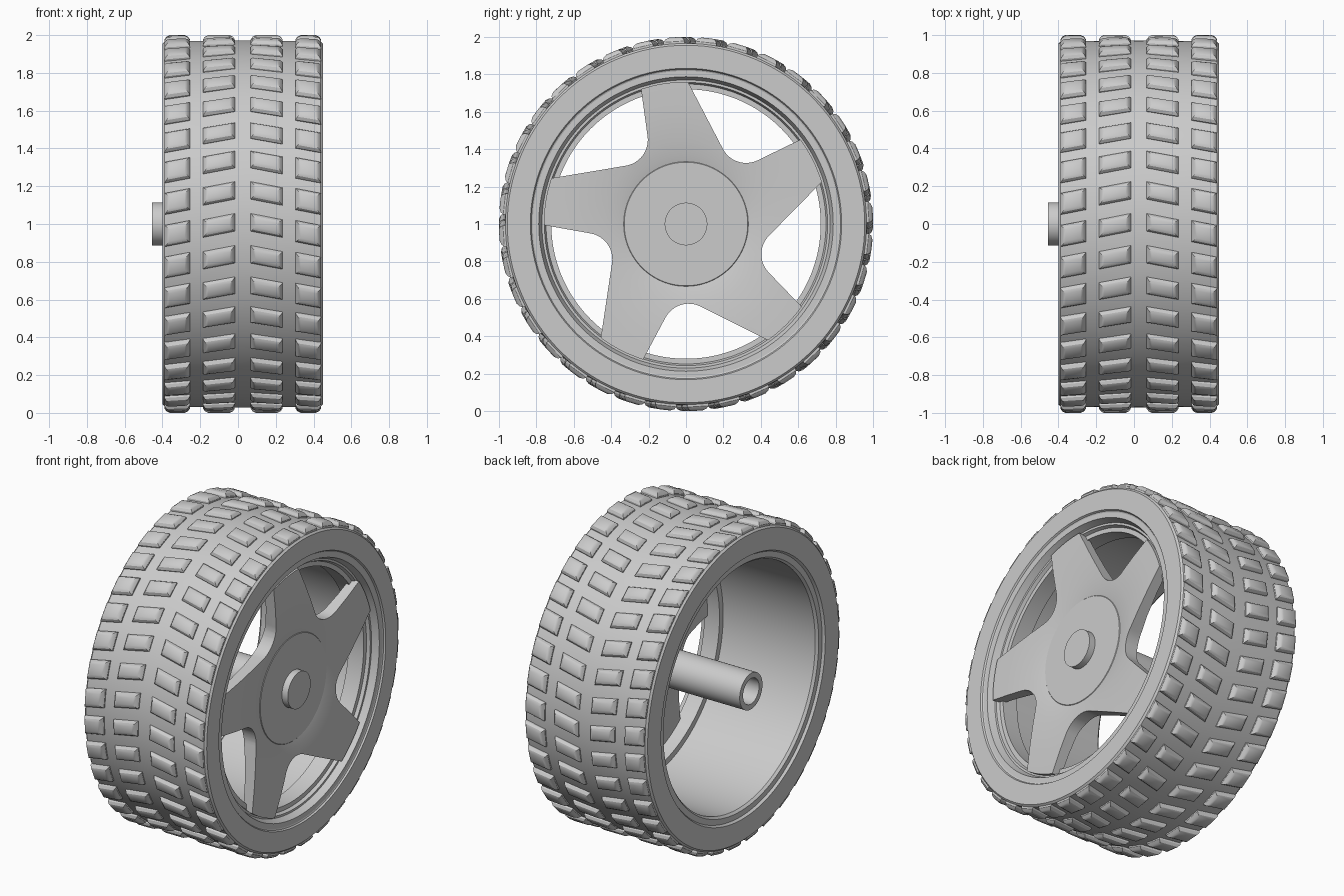
import bpy, bmesh, math
from mathutils import Matrix, Vector

cube = bpy.data.objects.get("Cube")
if cube:
    bpy.data.objects.remove(cube, do_unlink=True)

grey = bpy.data.materials.new("plain grey")
grey.use_nodes = True
colour = (0.6, 0.6, 0.6, 1)
grey.diffuse_color = colour
grey.node_tree.nodes["Principled BSDF"].inputs["Base Color"].default_value = colour

AXIS_Z = 1.0   # height of the wheel axis
MID = 0.025    # x of the tyre's middle plane


def add_object(name, bm):
    bmesh.ops.recalc_face_normals(bm, faces=bm.faces)
    mesh = bpy.data.meshes.new(name)
    bm.to_mesh(mesh)
    bm.free()
    mesh.materials.append(grey)
    obj = bpy.data.objects.new(name, mesh)
    bpy.context.collection.objects.link(obj)
    return obj


def activate(obj):
    bpy.ops.object.select_all(action="DESELECT")
    obj.select_set(True)
    bpy.context.view_layer.objects.active = obj


def smooth(obj):
    activate(obj)
    bpy.ops.object.shade_smooth_by_angle(angle=math.radians(30))


def lathe(name, profile, closed=True, steps=128):
    """Spin (x, radius) points about the wheel axis."""
    bm = bmesh.new()
    verts = [bm.verts.new((x, 0, AXIS_Z + r)) for x, r in profile]
    pairs = list(zip(verts, verts[1:]))
    if closed:
        pairs.append((verts[-1], verts[0]))
    edges = [bm.edges.new(p) for p in pairs]
    bmesh.ops.spin(bm, geom=verts + edges, cent=(0, 0, AXIS_Z), axis=(1, 0, 0),
                   angle=math.tau, steps=steps)
    bmesh.ops.remove_doubles(bm, verts=bm.verts, dist=1e-4)
    return add_object(name, bm)


# Tyre body with flat sidewalls and small shoulders
smooth(lathe("tyre", [
    (-0.385, 0.79), (-0.385, 0.81), (-0.40, 0.82), (-0.40, 0.955),
    (-0.388, 0.966), (-0.375, 0.967), (MID, 0.972), (0.425, 0.967),
    (0.438, 0.966), (0.45, 0.955), (0.45, 0.832), (0.44, 0.826), (0.43, 0.80)]))

# Rim barrel with a stepped lip and an inner shelf
smooth(lathe("rim", [
    (-0.385, 0.815), (-0.385, 0.775), (-0.37, 0.762), (0.27, 0.757),
    (0.27, 0.72), (0.375, 0.72), (0.375, 0.748), (0.395, 0.757),
    (0.395, 0.77), (0.437, 0.787), (0.437, 0.828)]))

# Dished disc that the spokes are cut from
spokes = lathe("spokes", [
    (0.29, 0), (0.29, 0.34), (0.315, 0.43), (0.338, 0.52), (0.35, 0.63),
    (0.355, 0.76), (0.418, 0.76), (0.417, 0.63), (0.412, 0.53),
    (0.403, 0.44), (0.393, 0.37), (0.384, 0.333), (0.387, 0.33), (0.387, 0)],
    closed=False)


def window_outline():
    """Rounded, slightly swept notch: (radial, tangential) points."""
    apex = Vector((0.369, -0.101))
    side_a, side_b, radius = math.radians(55), math.radians(-36.6), 0.14

    def ray(angle, length):
        return Vector((math.cos(angle), math.sin(angle))) * length

    half = (side_a - side_b) / 2
    centre = apex + ray((side_a + side_b) / 2, radius / math.sin(half))
    start = side_a + math.pi / 2
    sweep = math.pi - 2 * half
    points = [apex + ray(side_a, 0.62)]
    points += [centre + ray(start + sweep * i / 12, radius) for i in range(13)]
    return points + [apex + ray(side_b, 0.47), Vector((0.95, 0))]


# Five windows leave five spokes
outline = window_outline()
bm = bmesh.new()
for k in range(5):
    turn = math.radians(62.5 + 72 * k)
    rot = Matrix.Rotation(turn, 2)
    flat = [rot @ p for p in outline]
    low = [bm.verts.new((0.1, p.x, AXIS_Z + p.y)) for p in flat]
    high = [bm.verts.new((0.6, p.x, AXIS_Z + p.y)) for p in flat]
    bm.faces.new(low)
    bm.faces.new(high)
    for i in range(len(flat)):
        j = (i + 1) % len(flat)
        bm.faces.new((low[i], low[j], high[j], high[i]))
cutter = add_object("window_cutter", bm)
cutter.hide_render = True
cut = spokes.modifiers.new("windows", "BOOLEAN")
cut.operation = "DIFFERENCE"
cut.solver = "EXACT"
cut.object = cutter
activate(spokes)
bpy.ops.object.modifier_apply(modifier=cut.name)
bpy.data.objects.remove(cutter, do_unlink=True)
smooth(spokes)

# Hub cap on the outside, hollow axle on the inside
smooth(lathe("hub_cap", [(0.36, 0), (0.36, 0.114), (0.428, 0.114), (0.428, 0)],
             closed=False, steps=64))
smooth(lathe("axle", [(0.31, 0.114), (-0.455, 0.114), (-0.455, 0.08), (0.31, 0.08)],
             steps=64))


def tread_row(name, near, far, half, side, count=36, slant=0.2):
    """Ring of raised, pillowed, slanted blocks on one side of the middle."""
    bm = bmesh.new()
    for k in range(count):
        base = math.tau * k / count + math.radians(1)
        rings = []
        for r, inset in ((0.95, 0), (0.978, 0), (0.992, 0.01), (1.0, 0.027)):
            ring = []
            for d, s in ((near + inset, -1), (far - inset, -1),
                         (far - inset, 1), (near + inset, 1)):
                a = base - slant * d + s * (half - inset)
                ring.append(bm.verts.new((MID + side * d, -r * math.cos(a),
                                          AXIS_Z + r * math.sin(a))))
            rings.append(ring)
        bm.faces.new(rings[0])
        bm.faces.new(rings[-1])
        for a, b in zip(rings, rings[1:]):
            for i in range(4):
                j = (i + 1) % 4
                bm.faces.new((a[i], a[j], b[j], b[i]))
    smooth(add_object(name, bm))


# Chevron tread: two rows on each side
for side, label in ((1, "left"), (-1, "right")):
    tread_row("inner_tread_" + label, 0.042, 0.21, 0.048, side)
    tread_row("outer_tread_" + label, 0.28, 0.414, 0.058, side)
